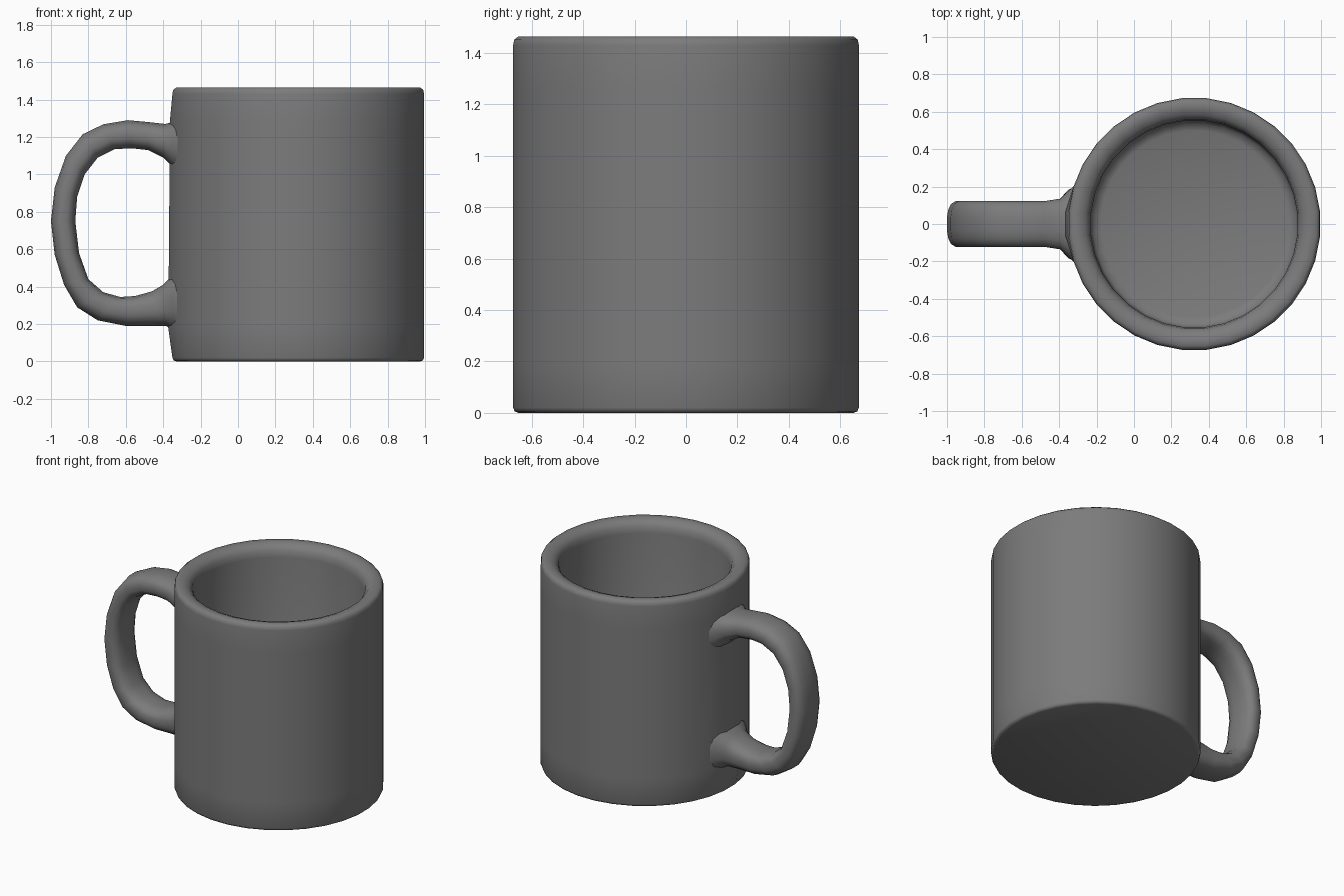
import bpy, bmesh, math

cube = bpy.data.objects.get("Cube")
if cube:
    bpy.data.objects.remove(cube, do_unlink=True)

grey = bpy.data.materials.new("grey_ceramic")
grey.use_nodes = True
colour = (0.2, 0.2, 0.2, 1)
grey.diffuse_color = colour
bsdf = grey.node_tree.nodes["Principled BSDF"]
bsdf.inputs["Base Color"].default_value = colour
bsdf.inputs["Roughness"].default_value = 0.5


def skin(name, rings, angle):
    """Bridge consecutive closed rings, cap both ends and shade smooth."""
    bm = bmesh.new()
    loops = [[bm.verts.new(p) for p in ring] for ring in rings]
    for a, b in zip(loops, loops[1:]):
        n = len(a)
        for i in range(n):
            j = (i + 1) % n
            bm.faces.new((a[i], a[j], b[j], b[i]))
    bm.faces.new(loops[0][::-1])
    bm.faces.new(loops[-1])
    bmesh.ops.recalc_face_normals(bm, faces=bm.faces)
    mesh = bpy.data.meshes.new(name)
    bm.to_mesh(mesh)
    bm.free()
    mesh.materials.append(grey)
    obj = bpy.data.objects.new(name, mesh)
    bpy.context.collection.objects.link(obj)
    bpy.ops.object.select_all(action="DESELECT")
    obj.select_set(True)
    bpy.context.view_layer.objects.active = obj
    bpy.ops.object.shade_smooth_by_angle(angle=math.radians(angle))
    return obj


# Mug body: outer wall, rounded rim, inner wall and floor (radius, height, bulge by handle)
CENTRE, SIDES = 0.322, 32
profile = [
    (0.655, 0, 0), (0.67, 0.006, 0), (0.676, 0.02, 0), (0.676, 0.2, 0.025),
    (0.676, 0.45, 0.02), (0.676, 1.05, 0.015), (0.676, 1.27, 0.015),
    (0.676, 1.43, 0), (0.672, 1.452, 0), (0.655, 1.465, 0), (0.62, 1.465, 0),
    (0.585, 1.452, 0), (0.562, 1.425, 0), (0.555, 1.38, 0),
    (0.555, 0.15, 0), (0.54, 0.115, 0), (0.5, 0.1, 0),
]
rings = []
for r, z, bulge in profile:
    ring = []
    for i in range(SIDES):
        a = 2 * math.pi * (i + 0.5) / SIDES
        shift = bulge if math.cos(a) < -0.99 else 0
        ring.append((CENTRE + r * math.cos(a) - shift, r * math.sin(a), z))
    rings.append(ring)
skin("mug_body", rings, 50)

# Handle: outer x, z, inner x, z, half width at each station, flared at both roots
stations = [
    (-0.30, 1.29, -0.30, 1.00, 0.22), (-0.345, 1.28, -0.35, 1.04, 0.18),
    (-0.39, 1.27, -0.40, 1.09, 0.135), (-0.48, 1.28, -0.48, 1.13, 0.122),
    (-0.59, 1.29, -0.57, 1.14, 0.122), (-0.72, 1.268, -0.66, 1.135, 0.122),
    (-0.83, 1.215, -0.75, 1.09, 0.122), (-0.92, 1.10, -0.82, 1.00, 0.122),
    (-0.98, 0.93, -0.86, 0.88, 0.122), (-1.00, 0.75, -0.87, 0.75, 0.122),
    (-0.98, 0.57, -0.85, 0.58, 0.122), (-0.93, 0.41, -0.80, 0.44, 0.122),
    (-0.86, 0.29, -0.72, 0.37, 0.122), (-0.75, 0.22, -0.63, 0.345, 0.122),
    (-0.60, 0.19, -0.55, 0.35, 0.122), (-0.46, 0.19, -0.46, 0.375, 0.122),
    (-0.385, 0.19, -0.40, 0.41, 0.135), (-0.345, 0.17, -0.36, 0.45, 0.18),
    (-0.30, 0.13, -0.30, 0.49, 0.21),
]


def soft(v):
    """Square off a circle slightly for a rounded-box section."""
    return math.copysign(abs(v) ** 0.75, v)


rings = []
for ox, oz, ix, iz, half in stations:
    ring = []
    for i in range(16):
        a = 2 * math.pi * (i + 0.5) / 16
        t = 0.5 + 0.5 * soft(math.cos(a)) / soft(math.cos(math.pi / 16))
        y = half * soft(math.sin(a)) / soft(math.cos(math.pi / 16))
        ring.append((ix + (ox - ix) * t, y, iz + (oz - iz) * t))
    rings.append(ring)
skin("handle", rings, 60)
